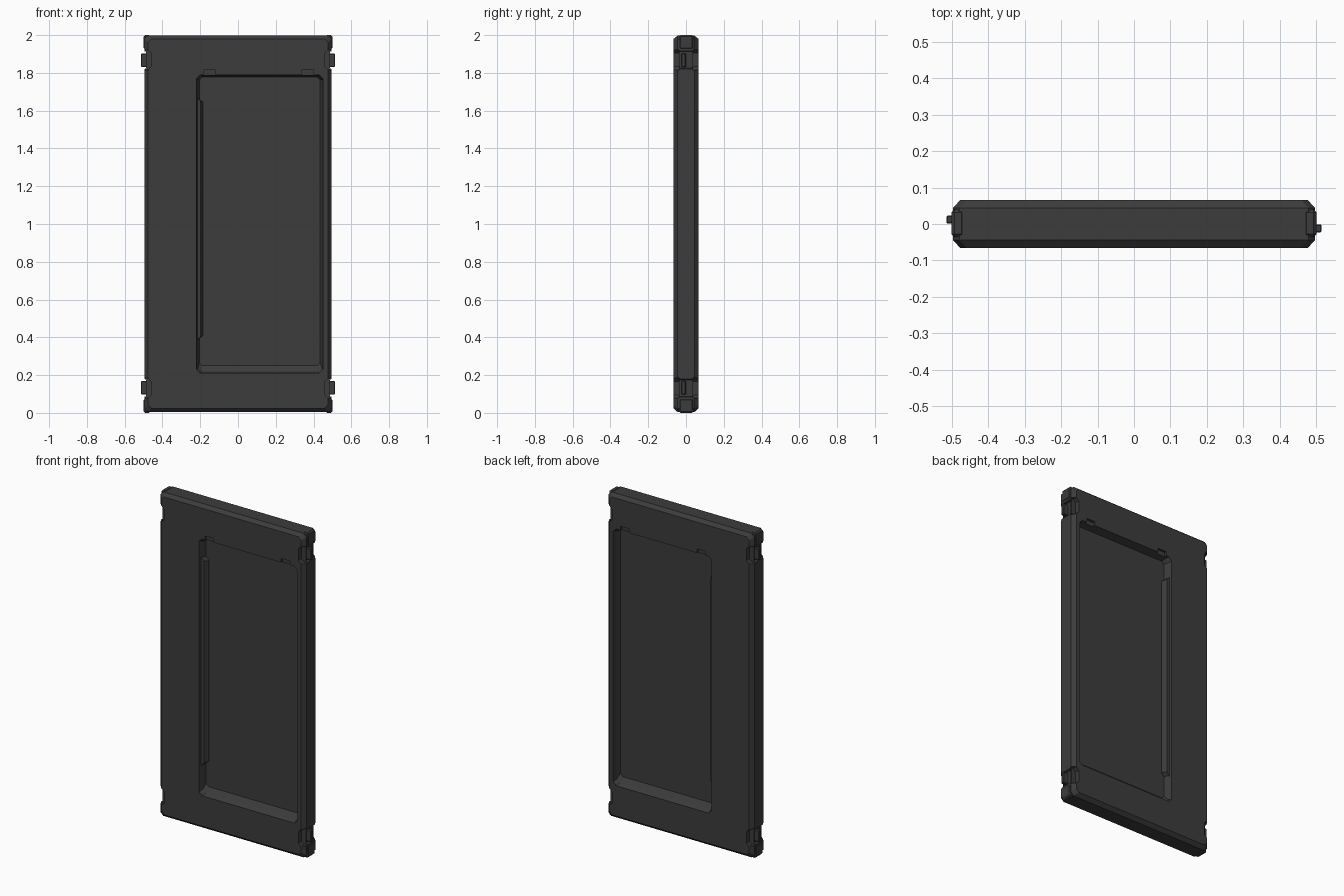
import bpy, bmesh

if "Cube" in bpy.data.objects:
    bpy.data.objects.remove(bpy.data.objects["Cube"])

dark = bpy.data.materials.new("dark_grey")
dark.diffuse_color = (0.045, 0.045, 0.045, 1)
dark.use_nodes = True
dark.node_tree.nodes["Principled BSDF"].inputs["Base Color"].default_value = dark.diffuse_color


def make(name, bm):
    bmesh.ops.recalc_face_normals(bm, faces=bm.faces)
    me = bpy.data.meshes.new(name)
    bm.to_mesh(me)
    bm.free()
    ob = bpy.data.objects.new(name, me)
    bpy.context.collection.objects.link(ob)
    me.materials.append(dark)
    return ob


def loft(name, rings):
    """Closed solid through a list of (y, [(x, z), ...]) outlines."""
    bm = bmesh.new()
    vs = [[bm.verts.new((x, y, z)) for x, z in pts] for y, pts in rings]
    n = len(vs[0])
    bm.faces.new(vs[0])
    bm.faces.new(vs[-1])
    for a, b in zip(vs, vs[1:]):
        for i in range(n):
            bm.faces.new((a[i], a[(i + 1) % n], b[(i + 1) % n], b[i]))
    return make(name, bm)


def oct_rect(x0, x1, z0, z1, c):
    return [(x0 + c, z0), (x1 - c, z0), (x1, z0 + c), (x1, z1 - c),
            (x1 - c, z1), (x0 + c, z1), (x0, z1 - c), (x0, z0 + c)]


def rect(x0, x1, z0, z1):
    return [(x0, z0), (x1, z0), (x1, z1), (x0, z1)]


def block(name, x, y, z, bevel=0.0):
    ob = loft(name, [(y[0], rect(*x, *z)), (y[1], rect(*x, *z))])
    if bevel:
        bm = bmesh.new()
        bm.from_mesh(ob.data)
        bmesh.ops.bevel(bm, geom=bm.edges[:], offset=bevel, segments=1, affect='EDGES')
        bm.to_mesh(ob.data)
        bm.free()
    return ob


def cut(target, cutter):
    cutter.hide_render = True
    m = target.modifiers.new("cut", 'BOOLEAN')
    m.operation = 'DIFFERENCE'
    m.solver = 'EXACT'
    m.object = cutter
    bpy.context.view_layer.objects.active = target
    bpy.ops.object.modifier_apply(modifier=m.name)
    bpy.data.objects.remove(cutter)


# Chamfered slab
H = 0.066
outer = oct_rect(-0.496, 0.496, 0.004, 1.998, 0.018)
inner = oct_rect(-0.476, 0.476, 0.024, 1.980, 0.018)
panel = loft("door_panel", [(-H, inner), (-H + 0.022, outer), (H - 0.022, outer), (H, inner)])

# Recessed window pocket and hanger slots on both faces
for s in (-1, 1):
    lip = oct_rect(-0.220, 0.450, 0.210, 1.790, 0.020)
    wall = oct_rect(-0.212, 0.444, 0.218, 1.784, 0.020)
    floor = oct_rect(-0.205, 0.435, 0.250, 1.778, 0.016)
    cut(panel, loft("pocket_cutter", [(s * 0.09, lip), (s * (H - 0.004), lip),
                                      (s * 0.040, wall), (s * 0.016, floor)]))
    for x in (-0.15, 0.37):
        y = sorted((s * 0.09, s * 0.052))
        cut(panel, block("slot_cutter", (x - 0.03, x + 0.03), y, (1.75, 1.815)))

# Corner latch notches: deep on the faces, shallow across the core
for sx in (-1, 1):
    for flip in (False, True):
        def place(pts):
            return [(sx * x, 2 - z if flip else z) for x, z in pts]
        deep = place([(0.458, 1.835), (0.458, 1.905), (0.475, 1.922),
                      (0.53, 1.922), (0.53, 1.805), (0.475, 1.818)])
        for s in (-1, 1):
            cut(panel, loft("notch_cutter", [(s * 0.038, deep), (s * 0.09, deep)]))
        core = place([(0.482, 1.825), (0.482, 1.912), (0.53, 1.922), (0.53, 1.81)])
        cut(panel, loft("core_cutter", [(-0.09, core), (0.09, core)]))

# Latch pins and corner inserts
for sx, side in ((-1, "left"), (1, "right")):
    for flip, lev in ((False, "top"), (True, "bottom")):
        def zz(a, b):
            return (2 - b, 2 - a) if flip else (a, b)
        yc = -0.012 * sx
        block(f"latch_pin_{side}_{lev}", sorted((sx * 0.47, sx * 0.514)),
              (yc - 0.011, yc + 0.011), zz(1.832, 1.902), 0.003)
        block(f"corner_insert_{side}_{lev}", sorted((sx * 0.465, sx * 0.5)),
              (-0.036, 0.040), zz(1.924, 2.0), 0.008)
        for y in (-0.034, 0.034):
            block(f"latch_rail_{side}_{lev}", sorted((sx * 0.47, sx * 0.488)),
                  (y - 0.004, y + 0.004), zz(1.825, 1.912))

# Raised trim on the hinge side of the window, both faces
for s, face in ((-1, "front"), (1, "back")):
    low = [(-0.215, 0.385), (-0.186, 0.410), (-0.186, 1.645), (-0.215, 1.670)]
    top = [(-0.217, 0.385), (-0.198, 0.405), (-0.198, 1.650), (-0.217, 1.670)]
    loft(f"window_trim_{face}", [(s * 0.012, low), (s * 0.026, low), (s * 0.050, top)])
